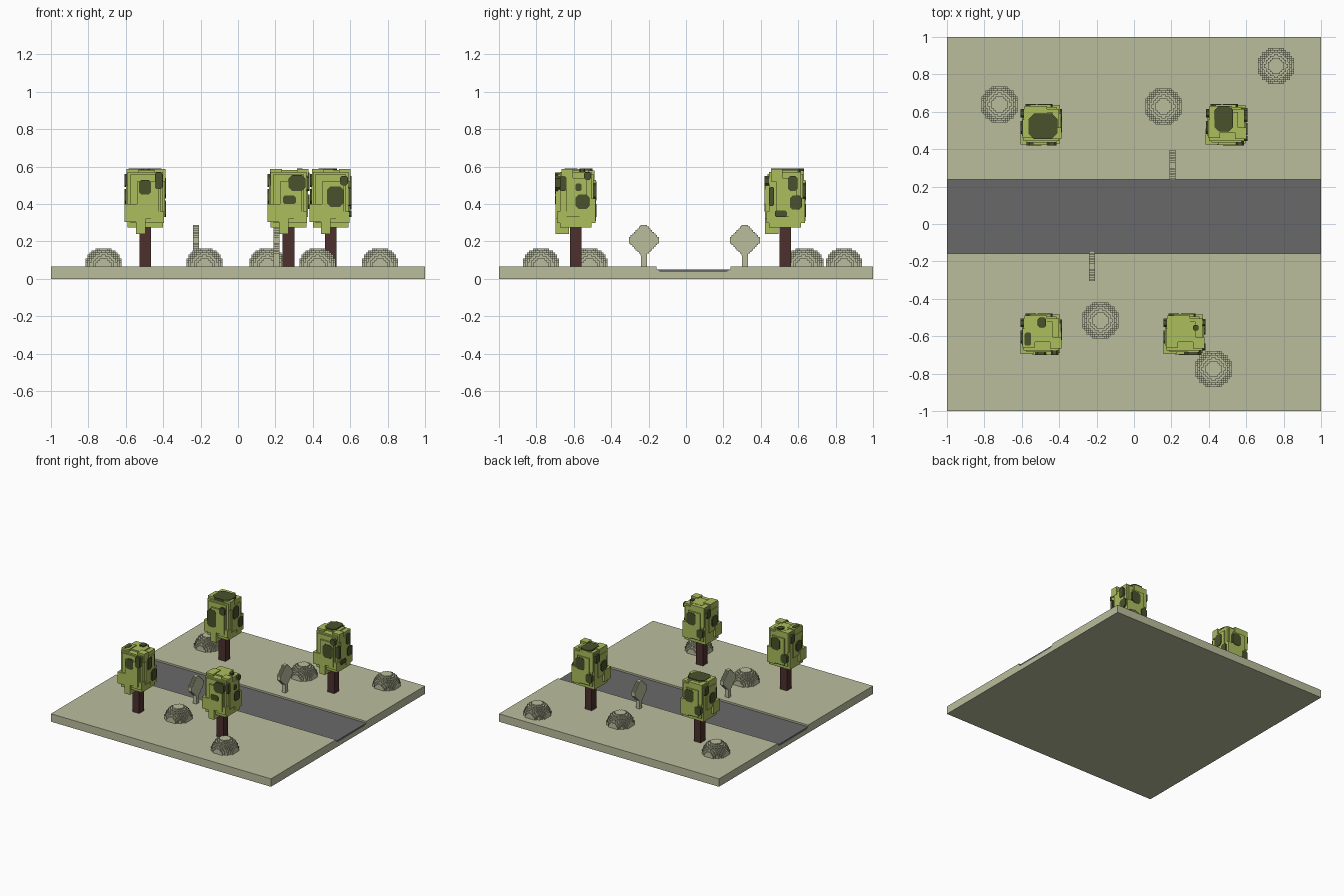
import bpy, bmesh, math

cube = bpy.data.objects.get("Cube")
if cube:
    bpy.data.objects.remove(cube, do_unlink=True)


def material(name, rgb):
    lin = [((c / 255 + 0.055) / 1.055) ** 2.4 for c in rgb] + [1]
    m = bpy.data.materials.new(name)
    m.use_nodes = True
    m.diffuse_color = lin
    bsdf = m.node_tree.nodes["Principled BSDF"]
    bsdf.inputs["Base Color"].default_value = lin
    bsdf.inputs["Roughness"].default_value = 0.9
    return m


SAGE = material("sage", (187, 190, 158))
ASPHALT = material("asphalt grey", (105, 105, 105))
BARK = material("dark bark", (76, 48, 44))
LEAF = material("leaf green", (172, 189, 92))
SHADE = material("deep olive", (72, 82, 44))


def finish(name, bm, mats, loc=(0, 0, 0)):
    bmesh.ops.recalc_face_normals(bm, faces=bm.faces)
    mesh = bpy.data.meshes.new(name)
    bm.to_mesh(mesh)
    bm.free()
    for m in mats:
        mesh.materials.append(m)
    ob = bpy.data.objects.new(name, mesh)
    ob.location = loc
    bpy.context.collection.objects.link(ob)
    return ob


def prism(bm, bottom, top, mat=0):
    """Closed solid between two matching loops of points."""
    a = [bm.verts.new(p) for p in bottom]
    b = [bm.verts.new(p) for p in top]
    n = len(a)
    faces = [bm.faces.new(a[::-1]), bm.faces.new(b)]
    faces += [bm.faces.new((a[i], a[(i + 1) % n], b[(i + 1) % n], b[i])) for i in range(n)]
    for f in faces:
        f.material_index = mat


def box(bm, x0, x1, y0, y1, z0, z1, mat=0):
    loop = [(x0, y0), (x1, y0), (x1, y1), (x0, y1)]
    prism(bm, [(x, y, z0) for x, y in loop], [(x, y, z1) for x, y in loop], mat)


def extrude_x(name, profile, mat):
    bm = bmesh.new()
    prism(bm, [(-1, y, z) for y, z in profile], [(1, y, z) for y, z in profile])
    return finish(name, bm, [mat])


# Ground slab with a shallow channel, and the road lying in it
G = 0.065
extrude_x("ground", [(-1, 0), (1, 0), (1, G), (0.237, G), (0.237, 0.051), (0.215, 0.036),
                     (-0.137, 0.036), (-0.157, 0.051), (-0.157, G), (-1, G)], SAGE)
extrude_x("road", [(-0.157, 0.051), (-0.137, 0.036), (0.215, 0.036), (0.237, 0.051)], ASPHALT)


# Stepped round bushes: each layer is a stepped disc of nested boxes
def bush(name, x, y):
    bm = bmesh.new()
    v, rad = 0.0107, 9.3
    for k in range(9):
        r2 = rad * rad - (k + 0.35) ** 2
        widths = {}
        for j in range(9):
            if r2 > (j + 0.5) ** 2:
                widths[round(math.sqrt(r2 - (j + 0.5) ** 2))] = j + 1
        for w, d in widths.items():
            if w:
                box(bm, -w * v, w * v, -d * v, d * v, k * v, (k + 1) * v)
    finish(name, bm, [SAGE], (x, y, G))


for i, (x, y) in enumerate([(-0.72, 0.64), (0.157, 0.627), (0.76, 0.845),
                            (-0.18, -0.517), (0.425, -0.775)]):
    bush(f"bush_{i + 1}", x, y)


# Road signs: stepped diamond plate on a square post
def road_sign(name, x, y):
    bm = bmesh.new()
    for i in range(8):
        hy, hz = 0.017 + 0.009 * i, 0.081 - 0.009 * i
        box(bm, -0.016, 0.016, -hy, hy, 0.207 - hz, 0.207 + hz)
    box(bm, -0.016, 0.016, -0.016, 0.016, G - 0.005, 0.2)
    finish(name, bm, [SAGE], (x, y, 0))


road_sign("front_sign", -0.225, -0.225)
road_sign("back_sign", 0.205, 0.315)


# Leaf blocks that make up every tree crown: x0, x1, y0, y1, z0, z1
CROWN = [
    (-0.095, 0.095, -0.085, 0.085, 0.275, 0.572),
    (-0.08, 0.08, -0.095, 0.095, 0.30, 0.560),
    (-0.045, 0.072, -0.108, 0.0, 0.32, 0.52),
    (-0.06, 0.05, 0.0, 0.108, 0.31, 0.53),
    (0.0, 0.105, -0.05, 0.06, 0.33, 0.54),
    (-0.103, 0.0, -0.06, 0.05, 0.36, 0.54),
    (-0.112, -0.035, -0.105, -0.02, 0.305, 0.40),
    (-0.10, -0.035, -0.07, 0.03, 0.50, 0.588),
    (0.045, 0.107, -0.075, -0.015, 0.52, 0.588),
    (-0.05, 0.0, -0.108, -0.035, 0.24, 0.32),
    (-0.05, 0.06, -0.04, 0.07, 0.50, 0.582),
    (0.03, 0.10, 0.02, 0.105, 0.30, 0.43),
    (-0.09, 0.03, 0.03, 0.10, 0.42, 0.580),
    (0.03, 0.10, -0.10, -0.05, 0.30, 0.36),
]

# Directions on each crown side: outward axis and the matching surface point
SIDES = {
    "F": lambda u, v, d: (u, -d, v),
    "R": lambda u, v, d: (d, u, v),
    "B": lambda u, v, d: (-u, d, v),
    "L": lambda u, v, d: (-d, -u, v),
    "T": lambda u, v, d: (u, v, d),
}


def patch(bm, side, u0, u1, v0, v1):
    """Dark leaf patch with cut corners, set into one crown side."""
    c = 0.22 * min(u1 - u0, v1 - v0)
    loop = [(u0 + c, v0), (u1 - c, v0), (u1, v0 + c), (u1, v1 - c),
            (u1 - c, v1), (u0 + c, v1), (u0, v1 - c), (u0, v0 + c)]
    lo, hi = (0.55, 0.591) if side == "T" else (0.08, 0.111)
    at = SIDES[side]
    prism(bm, [at(u, v, lo) for u, v in loop], [at(u, v, hi) for u, v in loop], 1)


def tree(name, x, y, patches):
    bm = bmesh.new()
    box(bm, -0.031, 0.031, -0.031, 0.031, G - 0.005, 0.3)
    finish(name + "_trunk", bm, [BARK], (x, y, 0))
    bm = bmesh.new()
    for b in CROWN:
        box(bm, *b)
    for p in patches:
        patch(bm, *p)
    finish(name + "_crown", bm, [LEAF, SHADE], (x, y, 0))


# Patches shared by the rear and left sides
REAR = [("B", -0.06, 0.02, 0.42, 0.52), ("B", 0.03, 0.085, 0.33, 0.40),
        ("L", -0.02, 0.05, 0.40, 0.48), ("L", -0.085, -0.04, 0.49, 0.56)]

tree("front_right_tree", -0.495, -0.59, REAR + [
    ("F", -0.035, 0.03, 0.45, 0.53), ("F", 0.05, 0.09, 0.48, 0.57),
    ("R", -0.03, 0.02, 0.44, 0.54), ("R", 0.02, 0.08, 0.33, 0.42),
    ("T", -0.02, 0.025, 0.037, 0.09), ("T", -0.09, -0.055, -0.06, 0.01)])
tree("front_left_tree", 0.27, -0.59, REAR + [
    ("F", 0.0, 0.09, 0.47, 0.555), ("F", -0.03, 0.04, 0.40, 0.445),
    ("R", -0.085, -0.05, 0.47, 0.55), ("R", 0.0, 0.03, 0.47, 0.51),
    ("R", 0.0, 0.075, 0.375, 0.45), ("R", 0.045, 0.083, 0.53, 0.57),
    ("T", 0.045, 0.075, 0.02, 0.05)])
tree("back_left_tree", 0.495, 0.53, REAR + [
    ("F", -0.02, 0.07, 0.385, 0.495), ("F", 0.05, 0.092, 0.50, 0.55),
    ("R", -0.085, -0.06, 0.39, 0.49), ("R", 0.015, 0.065, 0.47, 0.55),
    ("R", 0.025, 0.09, 0.37, 0.445), ("R", -0.055, 0.01, 0.33, 0.365),
    ("T", -0.065, 0.035, -0.035, 0.10)])
tree("back_right_tree", -0.495, 0.53, REAR + [
    ("F", -0.08, 0.0, 0.36, 0.50), ("F", 0.03, 0.08, 0.48, 0.54),
    ("R", -0.04, 0.03, 0.43, 0.53), ("R", 0.03, 0.085, 0.34, 0.42),
    ("T", -0.07, 0.085, -0.075, 0.06)])
